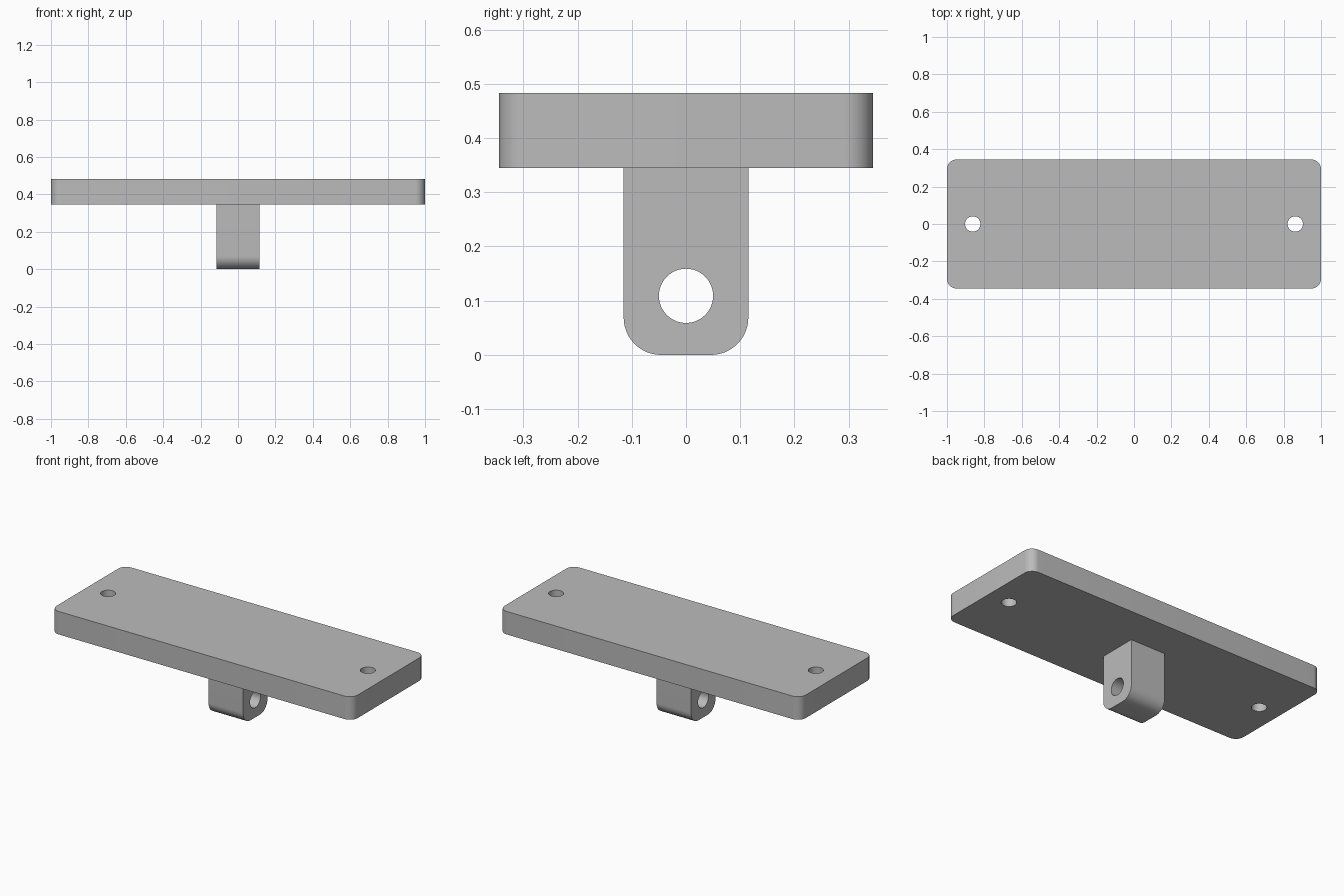
import bpy
import math
from mathutils import Matrix

cube = bpy.data.objects.get("Cube")
if cube:
    bpy.data.objects.remove(cube, do_unlink=True)

U = 2 / 29  # design unit
PLATE_BOTTOM, PLATE_TOP = 5 * U, 7 * U

grey = bpy.data.materials.new("grey")
grey.use_nodes = True
colour = (0.5, 0.5, 0.5, 1)
grey.diffuse_color = colour
grey.node_tree.nodes["Principled BSDF"].inputs["Base Color"].default_value = colour


def activate(obj):
    bpy.ops.object.select_all(action="DESELECT")
    obj.select_set(True)
    bpy.context.view_layer.objects.active = obj


def box(name, size, centre):
    bpy.ops.mesh.primitive_cube_add(size=1, location=centre)
    obj = bpy.context.object
    obj.name = name
    obj.data.transform(Matrix.Diagonal((*size, 1)))
    obj.data.materials.append(grey)
    return obj


def round_edges(obj, radius, rule):
    """Round the edges whose two end points satisfy the rule."""
    weights = obj.data.attributes.new("bevel_weight_edge", "FLOAT", "EDGE")
    for edge in obj.data.edges:
        a, b = (obj.data.vertices[i].co for i in edge.vertices)
        weights.data[edge.index].value = float(rule(a, b))
    bevel = obj.modifiers.new("rounding", "BEVEL")
    bevel.limit_method = "WEIGHT"
    bevel.width = radius
    bevel.segments = 12


def drill(obj, radius, depth, centre, rotation=(0, 0, 0)):
    bpy.ops.mesh.primitive_cylinder_add(
        vertices=48, radius=radius, depth=depth, location=centre, rotation=rotation)
    cutter = bpy.context.object
    cutter.data.materials.append(grey)
    cut = obj.modifiers.new("hole", "BOOLEAN")
    cut.operation = "DIFFERENCE"
    cut.solver = "EXACT"
    cut.object = cutter
    return cutter


def finish(obj, cutters):
    activate(obj)
    for modifier in list(obj.modifiers):
        bpy.ops.object.modifier_apply(modifier=modifier.name)
    for cutter in cutters:
        bpy.data.objects.remove(cutter, do_unlink=True)
    activate(obj)
    bpy.ops.object.shade_smooth_by_angle(angle=math.radians(30))


# Mounting plate with rounded corners and a screw hole near each end
plate = box("mounting_plate", (2, 10 * U, 2 * U), (0, 0, 6 * U))
round_edges(plate, 0.052, lambda a, b: abs(a.z - b.z) > 0.01)
finish(plate, [drill(plate, 0.041, 1, (side * 12.5 * U, 0, 6 * U)) for side in (-1, 1)])

# Pivot lug below the plate, rounded at its lower end and bored along x
lug = box("pivot_lug", (0.23, 0.23, PLATE_BOTTOM), (0, 0, PLATE_BOTTOM / 2))
round_edges(lug, U, lambda a, b: a.z < 0 and b.z < 0 and abs(a.x - b.x) > 0.01)
finish(lug, [drill(lug, 0.05, 1, (0, 0, 0.109), (0, math.pi / 2, 0))])
